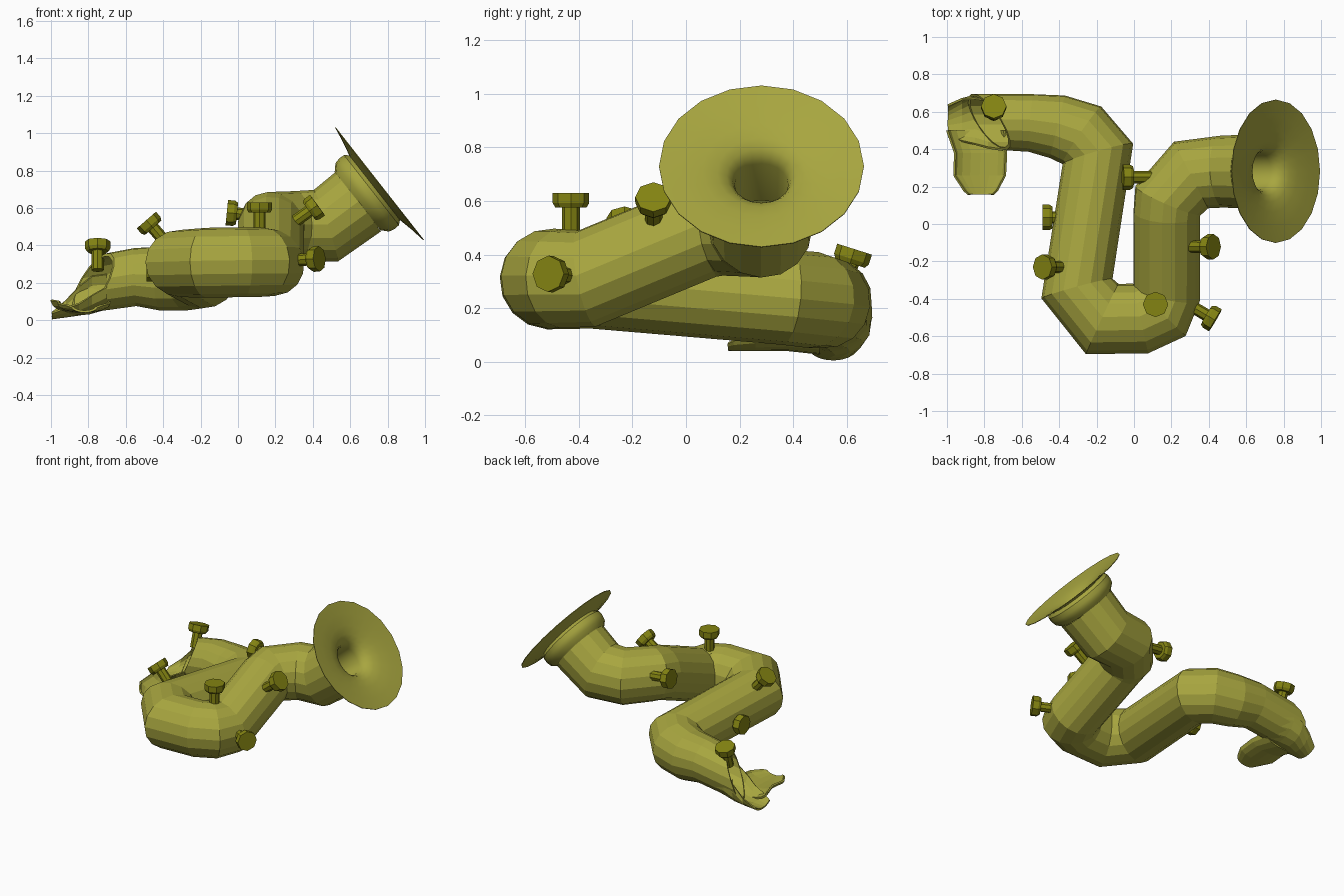
import bpy, bmesh, math
from mathutils import Vector as V

if "Cube" in bpy.data.objects:
    bpy.data.objects.remove(bpy.data.objects["Cube"])

def material(name, rgb):
    m = bpy.data.materials.new(name)
    m.diffuse_color = (*rgb, 1)
    m.use_nodes = True
    m.node_tree.nodes["Principled BSDF"].inputs["Base Color"].default_value = m.diffuse_color
    return m

BRASS = material("olive_brass", (0.39, 0.38, 0.05))
DARK = material("dark_brass", (0.23, 0.23, 0.006))

def loft(name, rings, mat, closed=True, cap0=False, cap1=False):
    bm = bmesh.new()
    rs = [[bm.verts.new(p) for p in r] for r in rings]
    n = len(rs[0])
    for a, b in zip(rs, rs[1:]):
        for i in range(n if closed else n - 1):
            j = (i + 1) % n
            bm.faces.new((a[i], a[j], b[j], b[i]))
    if cap0:
        bm.faces.new(rs[0][::-1])
    if cap1:
        bm.faces.new(rs[-1])
    bmesh.ops.recalc_face_normals(bm, faces=bm.faces)
    me = bpy.data.meshes.new(name)
    bm.to_mesh(me)
    bm.free()
    ob = bpy.data.objects.new(name, me)
    bpy.context.collection.objects.link(ob)
    me.materials.append(mat)
    return ob

def circle(c, axis, r, n):
    q = V(axis).to_track_quat('Z', 'Y')
    return [V(c) + q @ V((r * math.cos(2 * math.pi * i / n),
                          r * math.sin(2 * math.pi * i / n), 0)) for i in range(n)]

def lathe(name, c, axis, profile, n, mat, **kw):
    a = V(axis).normalized()
    return loft(name, [circle(V(c) + a * h, a, r, n) for r, h in profile], mat, **kw)

# coiled tube: a mitred sweep, each ring projected on to the next bend plane
path = [(.645, .28, .635, .2), (.47, .28, .505, .192), (.305, .262, .503, .187),
        (.182, .125, .503, .182), (.176, .06, .488, .18), (.174, -.37, .31, .18), (.135, -.46, .31, .185),
        (.035, -.505, .31, .187), (-.17, -.508, .307, .187), (-.305, -.345, .303, .18), (-.193, .375, .24, .178),
        (-.28, .475, .23, .18), (-.41, .52, .222, .172), (-.55, .54, .23, .155),
        (-.775, .545, .195, .15)]
pts = [V(p[:3]) for p in path]
rad = [p[3] for p in path]
rings = [circle(pts[0], pts[1] - pts[0], rad[0], 16)]
for k in range(1, len(pts)):
    d = (pts[k] - pts[k - 1]).normalized()
    if k < len(pts) - 1:
        nrm = d + (pts[k + 1] - pts[k]).normalized()
    else:
        nrm = V((-.8, -.42, .36))
    s = rad[k] / rad[k - 1]
    ring = []
    for p in rings[-1]:
        q = p + d * ((pts[k] - p).dot(nrm) / d.dot(nrm))
        ring.append(pts[k] + (q - pts[k]) * s)
    rings.append(ring)
# open mouth with a recessed inside wall
lip = [pts[-1] + (p - pts[-1]) * .9 for p in rings[-1]]
rings += [lip, [p + V((.2, 0, .035)) for p in lip]]
loft("coiled_tube", rings, BRASS, cap1=True)

# flared bell with collar and throat
bell = lathe("bell", (.757, .282, .729), (.787, 0, .617),
             [(.2, -.15), (.203, -.145), (.232, -.118), (.24, -.085), (.238, -.055), (.22, -.034),
              (.30, -.016), (.383, -.002), (.383, .002), (.30, -.008), (.22, -.021), (.165, -.036), (.13, -.055),
              (.11, -.08), (.10, -.11), (.098, -.33)], 20, BRASS)
bpy.context.view_layer.objects.active = bell
bell.select_set(True)
bpy.ops.object.shade_smooth_by_angle(angle=math.radians(35))
bell.select_set(False)

# broken scoop at the far end: open shells with thickness
def shell(name, sections, along_x):
    rows = []
    for s, c, z, rw, rh, a0, a1 in sections:
        row = []
        for i in range(9):
            t = math.radians(a0 + (a1 - a0) * i / 8)
            w, h = c + rw * math.cos(t), z + rh * math.sin(t)
            row.append((s, w, h) if along_x else (w, s, h))
        rows.append(row)
    ob = loft(name, rows, BRASS, closed=False)
    mod = ob.modifiers.new("thickness", 'SOLIDIFY')
    mod.thickness = .012
    mod.offset = 0
    return ob

shell("scoop_floor", [(-.70, .54, .19, .145, .13, 185, 385), (-.78, .545, .165, .142, .122, 195, 395),
                      (-.85, .55, .132, .136, .102, 205, 388), (-.92, .55, .1, .118, .08, 205, 365),
                      (-.995, .55, .06, .09, .05, 205, 340)], True)
shell("scoop_lip", [(.50, -.845, .115, .155, .083, 185, 350), (.38, -.82, .1, .137, .055, 180, 360),
                    (.26, -.825, .09, .136, .045, 180, 360), (.18, -.82, .086, .09, .04, 190, 350),
                    (.158, -.82, .083, .07, .037, 200, 340)], False)

# octagonal valve knobs: outer face centre and outward direction
knobs = [((.115, -.43, .63), (0, 0, 1)), ((.435, -.515, .328), (.85, -.5, .05)),
         ((.425, -.122, .615), (.8, -.01, .58)), ((-.06, .25, .575), (-1, 0, .1)),
         ((-.49, -.23, .535), (-.65, 0, .75)), ((-.49, .035, .275), (-1, 0, 0)),
         ((-.75, .63, .42), (0, .3, .95))]
for i, (tip, d) in enumerate(knobs, 1):
    lathe(f"valve_knob_{i}", tip, d, [(.033, -.16), (.033, -.055), (.058, -.055), (.068, -.038), (.068, 0)],
          8, DARK, cap0=True, cap1=True)
